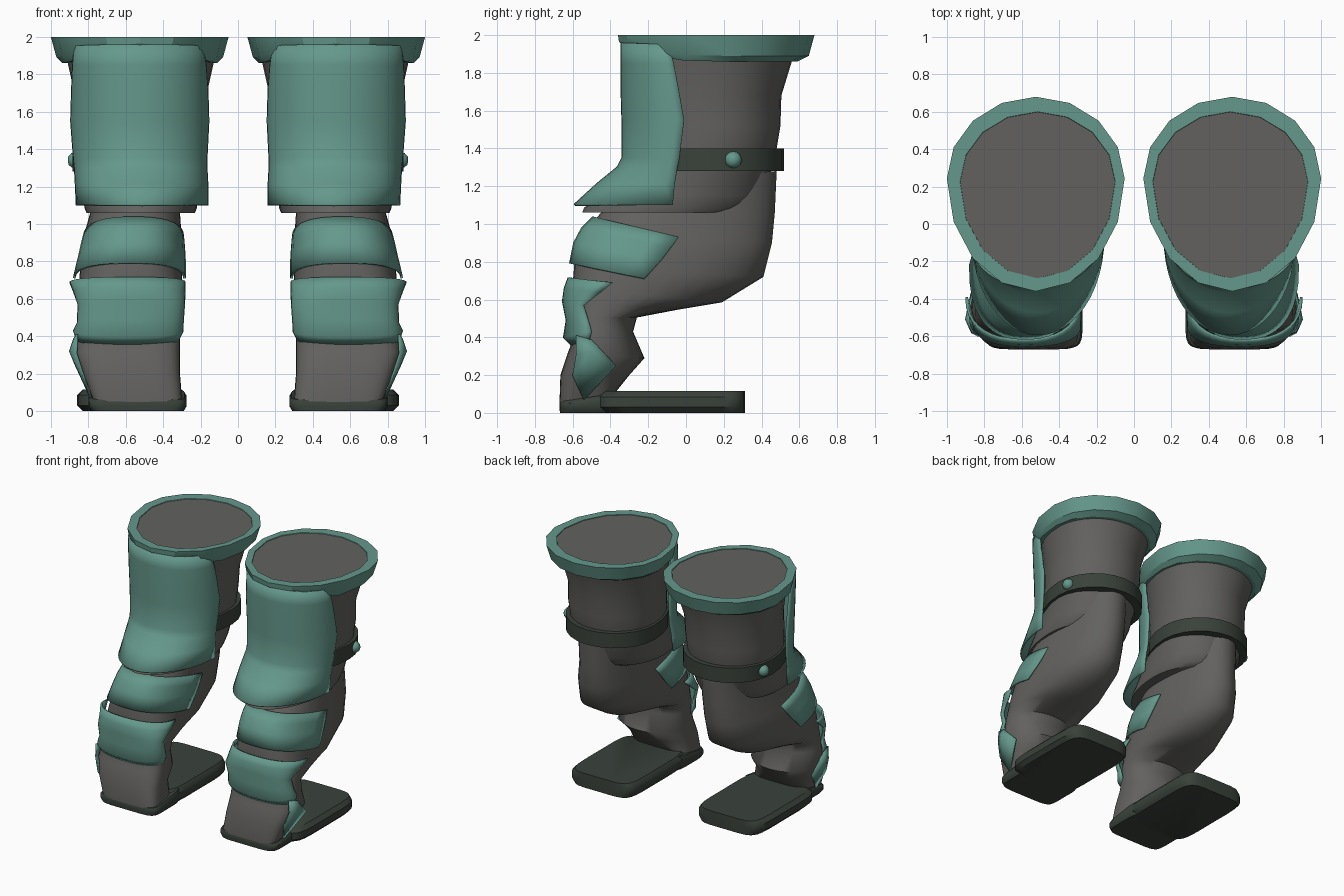
import bpy, bmesh, math


def material(name, rgb):
    m = bpy.data.materials.new(name)
    m.diffuse_color = (*rgb, 1)
    return m


TEAL = material("teal armour", (0.13, 0.315, 0.26))
GREY = material("grey cloth", (0.122, 0.12, 0.114))
DARK = material("dark rubber", (0.042, 0.054, 0.043))


def finish(bm, name, mat, thick=0, smooth=40):
    """Turn a bmesh into a shaded object mirrored to the other leg."""
    bmesh.ops.recalc_face_normals(bm, faces=bm.faces)
    me = bpy.data.meshes.new(name)
    bm.to_mesh(me)
    bm.free()
    ob = bpy.data.objects.new(name, me)
    bpy.context.collection.objects.link(ob)
    me.materials.append(mat)
    if thick:
        s = ob.modifiers.new("thickness", 'SOLIDIFY')
        s.thickness, s.offset = thick, 0
    ob.modifiers.new("other leg", 'MIRROR').use_clip = False
    bpy.ops.object.select_all(action='DESELECT')
    ob.select_set(True)
    bpy.context.view_layer.objects.active = ob
    bpy.ops.object.shade_smooth_by_angle(angle=math.radians(smooth))
    return ob


def spow(v, p):
    return math.copysign(abs(v) ** p, v) if abs(v) > 1e-9 else 0.0


def point(x0, x1, yf, ym, yb, zf, zb, p, t, weight):
    """Point on an egg-shaped section, z blended from front to back."""
    if math.sin(t) > 0 and p > 0.5:
        p = max(p, 0.95)        # rounder back than front
    c, s = spow(math.cos(t), p), spow(math.sin(t), p)
    y = ym + s * ((yb - ym) if s > 0 else (ym - yf))
    w = weight(s)
    return ((x0 + x1) / 2 + c * (x1 - x0) / 2, y, zb + (zf - zb) * w)


def skin(bm, rows, closed):
    n = len(rows[0])
    for a, b in zip(rows, rows[1:]):
        for i in range(n if closed else n - 1):
            j = (i + 1) % n
            bm.faces.new((a[i], a[j], b[j], b[i]))


def loft(name, mat, sections, n=24, mid=0.5, caps=True, loop=False,
         weight=lambda s: (1 - s) / 2, smooth=40):
    """Closed sections: x0, x1, y front, y back, z front, z back, power."""
    bm = bmesh.new()
    rows = []
    for x0, x1, yf, yb, zf, zb, p in sections:
        ym = yf + (yb - yf) * mid
        rows.append([bm.verts.new(point(x0, x1, yf, ym, yb, zf, zb, p,
                                        2 * math.pi * (i + 0.5 * (p < 0.4)) / n, weight))
                     for i in range(n)])
    skin(bm, rows + rows[:1] if loop else rows, True)
    if caps:
        bm.faces.new(rows[0])
        bm.faces.new(rows[-1])
    return finish(bm, name, mat, smooth=smooth)


def plate(name, sections, p, n=18, thick=0.014):
    """Open shell round the front: x0, x1, y front, y edge, z front, z edge."""
    bm = bmesh.new()
    rows = [[bm.verts.new(point(x0, x1, yf, ye, ye, zf, ze, p,
                                math.pi * (1 + i / n), lambda s: -s))
             for i in range(n + 1)]
            for x0, x1, yf, ye, zf, ze in sections]
    skin(bm, rows, False)
    return finish(bm, name, TEAL, thick, 60)


# Upper shaft with the hem flaring forward
loft("shaft", GREY, [
    (.10, .93, -.29, .60, 1.995, 1.995, 1),
    (.13, .91, -.29, .56, 1.86, 1.86, 1),
    (.17, .87, -.29, .505, 1.68, 1.68, 1),
    (.18, .87, -.29, .50, 1.52, 1.52, 1),
    (.19, .86, -.30, .47, 1.34, 1.34, 1),
    (.20, .84, -.36, .445, 1.26, 1.26, 1),
    (.21, .83, -.47, .42, 1.15, 1.15, 1),
    (.22, .82, -.54, .385, 1.085, 1.085, 1),
    (.23, .81, -.55, .34, 1.06, 1.06, 1)], mid=0.57, n=32)

# Flared rim round the opening
loft("top_rim", TEAL, [
    (.10, .93, -.29, .60, 2.0, 2.0, 1),
    (.05, 1.0, -.36, .68, 2.0, 2.0, 1),
    (.08, .97, -.355, .65, 1.965, 1.89, 1),
    (.11, .94, -.345, .59, 1.955, 1.86, 1),
    (.14, .90, -.29, .55, 1.955, 1.86, 1)],
    n=16, mid=0.58, caps=False, loop=True,
    weight=lambda s: max(0, -s) ** 3, smooth=25)

# Shin guard
plate("front_guard", [
    (.19, .87, -.34, -.09, 1.96, 1.95),
    (.175, .88, -.34, -.065, 1.85, 1.85),
    (.165, .885, -.34, -.04, 1.72, 1.72),
    (.16, .89, -.335, -.01, 1.55, 1.55),
    (.17, .875, -.335, -.035, 1.35, 1.35),
    (.17, .87, -.36, -.045, 1.30, 1.30),
    (.165, .865, -.47, -.06, 1.21, 1.21),
    (.165, .86, -.59, -.07, 1.10, 1.10)], 1, n=24)

# Strap and its outer stud
loft("strap", DARK, [
    (.19, .86, -.28, .46, 1.40, 1.40, 1),
    (.165, .885, -.31, .52, 1.40, 1.40, 1),
    (.165, .885, -.31, .52, 1.28, 1.28, 1),
    (.19, .86, -.28, .44, 1.28, 1.28, 1)], mid=0.57, caps=False, loop=True)
stud = bmesh.new()
bmesh.ops.create_icosphere(stud, subdivisions=2, radius=0.046)
bmesh.ops.translate(stud, verts=stud.verts, vec=(.866, .25, 1.34))
finish(stud, "strap_stud", TEAL)

# Bent lower leg down to the foot
loft("lower_leg", GREY, [
    (.31, .78, -.28, .48, 1.22, 1.28, .95),
    (.31, .79, -.45, .47, 1.06, 1.06, .9),
    (.30, .83, -.56, .455, .93, .90, .8),
    (.298, .845, -.592, .41, .78, .72, .73),
    (.298, .85, -.60, .19, .68, .585, .68),
    (.30, .85, -.60, -.05, .60, .545, .7),
    (.305, .85, -.59, -.26, .50, .505, .7),
    (.31, .86, -.585, -.28, .42, .43, .65),
    (.31, .872, -.625, -.22, .32, .29, .6),
    (.31, .83, -.665, -.30, .20, .20, .55),
    (.30, .775, -.67, -.38, .05, .10, .45)], n=32, mid=0.4, smooth=60)

# Knee plates
plate("upper_knee_plate", [
    (.295, .82, -.49, -.04, 1.035, .93),
    (.29, .835, -.55, -.08, .975, .875),
    (.286, .85, -.59, -.13, .90, .81),
    (.286, .875, -.612, -.22, .79, .71)], 0.8)
plate("lower_knee_plate", [
    (.287, .895, -.62, -.39, .715, .69),
    (.287, .875, -.64, -.45, .66, .64),
    (.29, .85, -.65, -.54, .59, .57),
    (.297, .855, -.63, -.51, .49, .47),
    (.297, .875, -.645, -.50, .40, .43),
    (.32, .86, -.60, -.51, .355, .385)], 0.85)

# Flap on the outer side of the ankle
flap = bmesh.new()
edge = [flap.verts.new(v) for v in (
    (.86, -.58, .41), (.875, -.50, .385), (.868, -.37, .25),
    (.785, -.54, .07), (.83, -.60, .20), (.865, -.58, .31))]
hub = flap.verts.new((.897, -.51, .32))
for a, b in zip(edge, edge[1:] + edge[:1]):
    flap.faces.new((a, b, hub))
finish(flap, "ankle_flap", TEAL, 0.012)

# Sole: long heel slab and thinner toe slab
loft("heel_sole", DARK, [
    (.30, .83, -.44, .313, 0, 0, .32),
    (.275, .86, -.47, .313, .03, .03, .32),
    (.275, .86, -.47, .313, .085, .085, .32),
    (.30, .83, -.44, .313, .115, .115, .32)], n=28)
loft("toe_sole", DARK, [
    (.29, .78, -.668, -.30, 0, 0, .32),
    (.275, .80, -.67, -.30, .025, .025, .32),
    (.275, .80, -.67, -.30, .045, .09, .32),
    (.285, .785, -.665, -.30, .06, .115, .32)], n=28)
